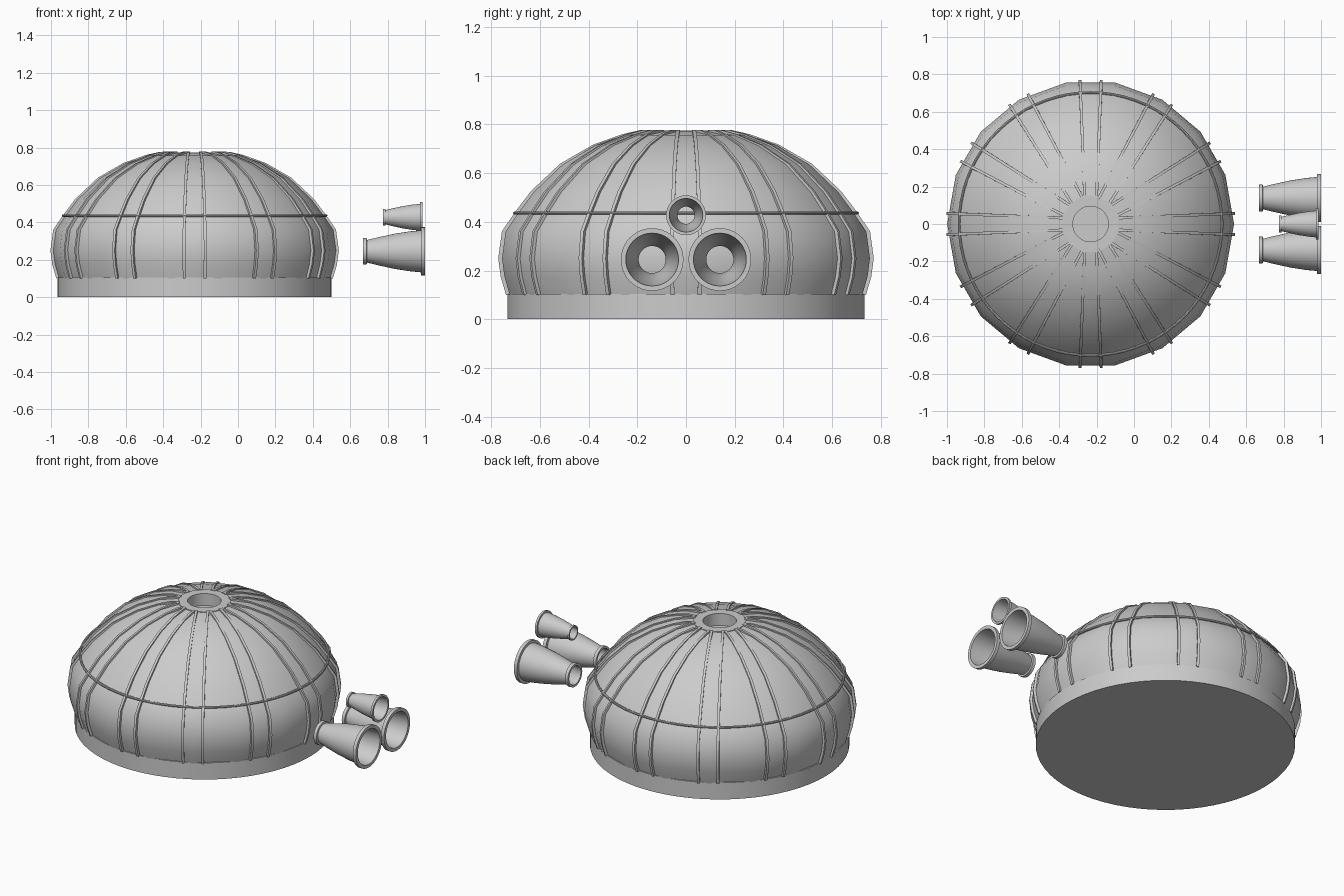
import bpy, bmesh, math
from mathutils import Vector, Matrix

if "Cube" in bpy.data.objects:
    bpy.data.objects.remove(bpy.data.objects["Cube"])

CX = -0.232  # dome axis


def finish(name, bm, angle=35):
    bmesh.ops.remove_doubles(bm, verts=bm.verts, dist=1e-5)
    bmesh.ops.recalc_face_normals(bm, faces=bm.faces)
    me = bpy.data.meshes.new(name)
    bm.to_mesh(me)
    bm.free()
    ob = bpy.data.objects.new(name, me)
    bpy.context.collection.objects.link(ob)
    bpy.ops.object.select_all(action='DESELECT')
    ob.select_set(True)
    bpy.context.view_layer.objects.active = ob
    bpy.ops.object.shade_smooth_by_angle(angle=math.radians(angle))
    return ob


def lathe(name, profile, segs, matrix, closed=False):
    """Spin (radius, height) points around local z."""
    bm = bmesh.new()
    rings = []
    for r, h in profile:
        rings.append([bm.verts.new(matrix @ Vector((r * math.cos(a), r * math.sin(a), h)))
                      for a in (2 * math.pi * i / segs for i in range(segs))]
                     if r > 0 else [bm.verts.new(matrix @ Vector((0, 0, h)))] * segs)
    pairs = list(zip(rings, rings[1:]))
    if closed:
        pairs.append((rings[-1], rings[0]))
    for a, b in pairs:
        for i in range(segs):
            j = (i + 1) % segs
            f = list(dict.fromkeys([a[i], a[j], b[j], b[i]]))
            bm.faces.new(f)
    return finish(name, bm)


M = Matrix.Translation((CX, 0, 0))

# Round base, 18-sided dome and the open hub on top
lathe("base", [(0, 0), (0.733, 0), (0.733, 0.104), (0, 0.104)], 64, M)
lower = [(0.735, 0.10), (0.757, 0.175), (0.767, 0.25), (0.752, 0.36), (0.702, 0.433)]
upper = [(0.702, 0.433), (0.635, 0.522), (0.515, 0.635), (0.38, 0.713), (0.26, 0.756)]
lathe("dome", lower + upper[1:] + [(0.145, 0.771)], 18, M)
lathe("top_hub", [(0.15, 0.74), (0.15, 0.774), (0.095, 0.774), (0.095, 0.70), (0, 0.70)], 36, M)

# Band between wall and roof
band = [(0.703 + 0.007 * math.cos(a), 0.436 + 0.007 * math.sin(a))
        for a in (i * math.pi / 4 for i in range(8))]
lathe("band", band, 72, M, closed=True)


def ribs(name, path, width=0.015, out=0.004, depth=0.03):
    """Twelve pairs of thin ribs following a profile."""
    bm = bmesh.new()
    pts = [Vector(p) for p in path]
    for k in range(12):
        rot = M @ Matrix.Rotation(k * math.pi / 6, 4, 'Z')
        for side in (-1, 1):
            rows = []
            for i, p in enumerate(pts):
                t = (pts[min(i + 1, len(pts) - 1)] - pts[max(i - 1, 0)]).normalized()
                n = Vector((t.y, -t.x))
                y = side * (0.026 + 0.04 * p.x)
                row = []
                for d, w in ((-depth, -1), (out, -1), (out, 1), (-depth, 1)):
                    q = p + n * d
                    row.append(bm.verts.new(rot @ Vector((q.x, y + w * width / 2, q.y))))
                rows.append(row)
            for a, b in zip(rows, rows[1:]):
                for i in range(4):
                    j = (i + 1) % 4
                    bm.faces.new((a[i], a[j], b[j], b[i]))
            bm.faces.new(rows[0])
            bm.faces.new(rows[-1])
    return finish(name, bm)


ribs("wall_ribs", lower)
ribs("roof_ribs", upper + [(0.185, 0.773), (0.14, 0.774)])

# Hollow engine nozzles pointing along +x
bell = [(0.060, 0.0), (0.074, 0.0), (0.074, 0.020), (0.063, 0.022), (0.080, 0.09),
        (0.098, 0.17), (0.111, 0.25), (0.117, 0.310), (0.134, 0.311), (0.134, 0.332),
        (0.113, 0.332), (0.105, 0.25), (0.091, 0.17), (0.073, 0.09), (0.058, 0.022)]


def nozzle(name, x, y, z, s, ls):
    m = Matrix.Translation((x, y, z)) @ Matrix.Rotation(math.pi / 2, 4, 'Y')
    lathe(name, [(r * s, h * ls) for r, h in bell], 40, m, closed=True)


nozzle("nozzle_left", 0.668, -0.139, 0.245, 0.96, 1.0)
nozzle("nozzle_right", 0.668, 0.139, 0.245, 0.96, 1.0)
nozzle("nozzle_top", 0.775, 0, 0.427, 0.61, 0.635)
